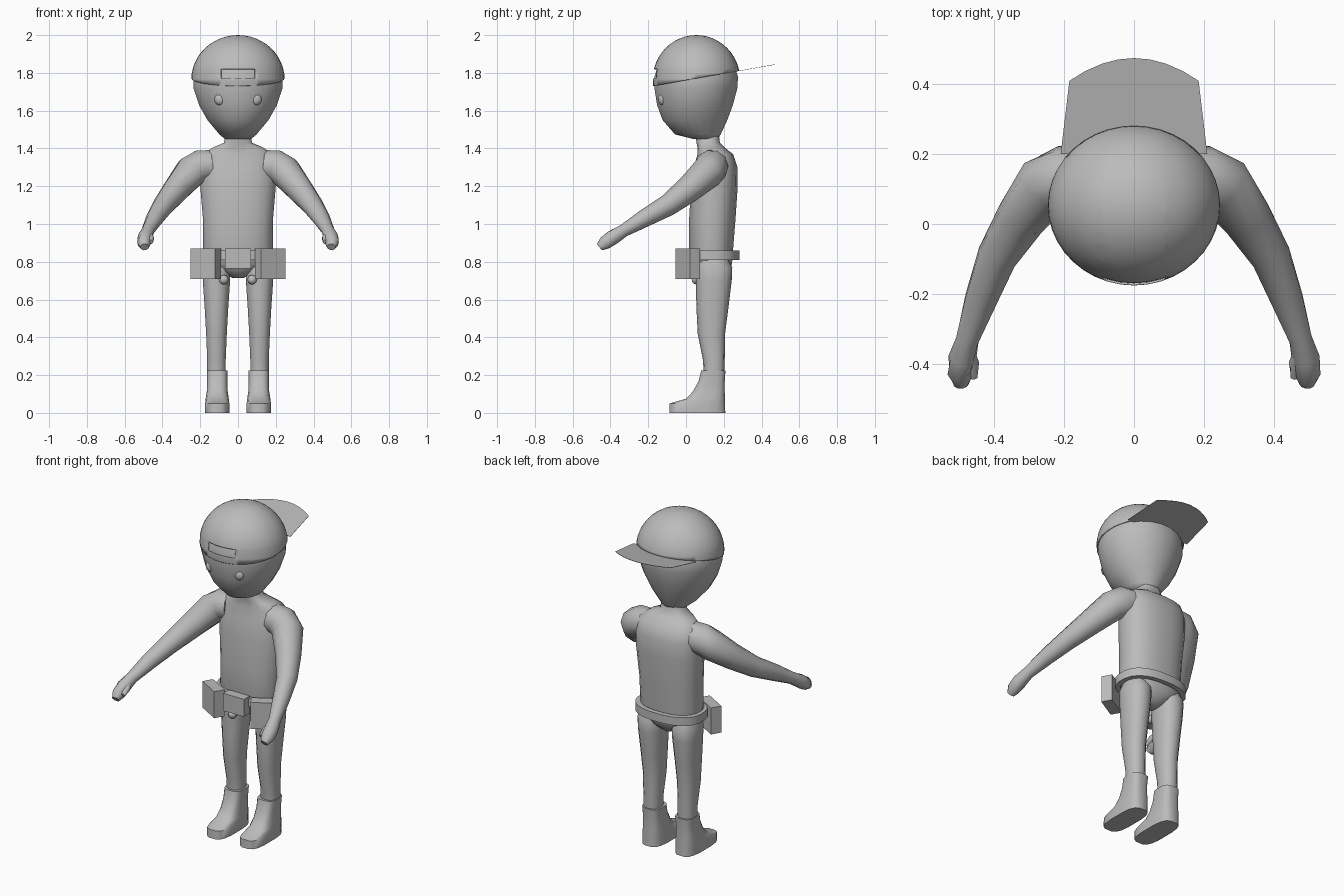
import bpy, bmesh, math
from mathutils import Vector, Matrix

cube = bpy.data.objects.get("Cube")
if cube:
    bpy.data.objects.remove(cube, do_unlink=True)

grey = bpy.data.materials.new("plain grey")
grey.use_nodes = True
grey.diffuse_color = (0.5, 0.5, 0.5, 1)
grey.node_tree.nodes["Principled BSDF"].inputs["Base Color"].default_value = (0.5, 0.5, 0.5, 1)


def finish(name, bm, angle=40):
    """Turn a bmesh into a shaded object."""
    bmesh.ops.recalc_face_normals(bm, faces=bm.faces)
    mesh = bpy.data.meshes.new(name)
    bm.to_mesh(mesh)
    bm.free()
    mesh.materials.append(grey)
    obj = bpy.data.objects.new(name, mesh)
    bpy.context.collection.objects.link(obj)
    bpy.ops.object.select_all(action='DESELECT')
    obj.select_set(True)
    bpy.context.view_layer.objects.active = obj
    bpy.ops.object.shade_smooth_by_angle(angle=math.radians(angle))
    return obj


def skin(name, loops, angle=40):
    """Bridge closed loops of points and cap both ends."""
    bm = bmesh.new()
    rows = [[bm.verts.new(p) for p in loop] for loop in loops]
    n = len(rows[0])
    for a, b in zip(rows, rows[1:]):
        for i in range(n):
            j = (i + 1) % n
            bm.faces.new((a[i], a[j], b[j], b[i]))
    bm.faces.new(rows[0])
    bm.faces.new(rows[-1])
    return finish(name, bm, angle)


def oval(cx, cy, z, rx, ry, n, power):
    pts = []
    for i in range(n):
        t = 2 * math.pi * (i + 0.5) / n
        c, s = math.cos(t), math.sin(t)
        pts.append((cx + rx * math.copysign(abs(c) ** (2 / power), c),
                    cy + ry * math.copysign(abs(s) ** (2 / power), s), z))
    return pts


def stack(name, rings, cx=0, n=16, power=2.0, angle=40):
    """Level oval rings given as z, half width, front y, back y."""
    return skin(name, [oval(cx, (f + b) / 2, z, rx, (b - f) / 2, n, power)
                       for z, rx, f, b in rings], angle)


def tube(name, path, side, n=10):
    """Rings square to a path of x, y, z, radius, mirrored by side."""
    pts = [Vector((p[0] * side, p[1], p[2])) for p in path]
    loops = []
    for i, p in enumerate(pts):
        d = (pts[min(i + 1, len(pts) - 1)] - pts[max(i - 1, 0)]).normalized()
        u = d.cross(Vector((0, 1, 0.3))).normalized()
        v = d.cross(u)
        loops.append([p + path[i][3] * (u * math.cos(t) + v * math.sin(t))
                      for t in (2 * math.pi * k / n for k in range(n))])
    return skin(name, loops, 50)


def box(name, centre, size, turn=0):
    bm = bmesh.new()
    mat = (Matrix.Translation(centre) @ Matrix.Rotation(math.radians(turn), 4, 'Z')
           @ Matrix.Diagonal((*size, 1)))
    bmesh.ops.create_cube(bm, size=1, matrix=mat)
    return finish(name, bm, 30)


def ball(name, centre, radii, seg=16):
    bm = bmesh.new()
    bmesh.ops.create_uvsphere(bm, u_segments=seg, v_segments=seg // 2, radius=1,
                              matrix=Matrix.Translation(centre) @ Matrix.Diagonal((*radii, 1)))
    return finish(name, bm, 60)


# Head, tapering to the chin
stack("head", [(1.45, .07, .04, .17), (1.475, .10, -.06, .185), (1.55, .163, -.125, .22),
               (1.63, .208, -.155, .25), (1.72, .238, -.169, .274), (1.78, .239, -.168, .277),
               (1.86, .215, -.145, .25), (1.92, .165, -.1, .2)], n=24, angle=60)

# Cap: upper part of an ellipsoid above a tilted rim, with an opening
SLOPE, RIM = 0.177, 1.761
bm = bmesh.new()
bmesh.ops.create_uvsphere(bm, u_segments=40, v_segments=24, radius=1,
                          matrix=Matrix.Translation((0, .055, 1.765))
                          @ Matrix.Diagonal((.247, .231, .235, 1)))


def cut(point, normal, clear=False):
    bmesh.ops.bisect_plane(bm, geom=bm.verts[:] + bm.edges[:] + bm.faces[:], plane_co=point,
                           plane_no=normal, clear_inner=clear)


cut((0, 0, RIM), (0, -SLOPE, 1), True)
for x in (-.09, .09):
    cut((x, 0, 0), (1, 0, 0))
for z in (1.77, 1.82):
    cut((0, 0, z), (0, 0, 1))
hole = []
for f in bm.faces:
    c = f.calc_center_median()
    if c.y < 0 and abs(c.x) < .09 and 1.77 < c.z < 1.82:
        hole.append(f)
bmesh.ops.delete(bm, geom=hole, context='FACES')
cap = finish("cap", bm)
shell = cap.modifiers.new("thickness", 'SOLIDIFY')
shell.thickness = 0.006

# Brim, a thin flat sheet at the back following the rim
outline = [(-.21, .2), (-.185, .41)]
outline += [(x, .475 - .065 * (x / .185) ** 2) for x in (-.14, -.09, -.045, 0, .045, .09, .14)]
outline += [(.185, .41), (.21, .2)]
skin("brim", [[(x, y, RIM + SLOPE * y + h) for x, y in outline] for h in (-.001, .001)], 30)

# Torso with neck and pelvis
stack("torso", [(.715, .03, .09, .19), (.75, .1, .055, .225), (.79, .172, .03, .245),
                (.86, .186, .015, .25), (1.02, .187, .015, .263), (1.2, .202, .025, .275),
                (1.3, .2, .04, .274), (1.37, .185, .06, .25), (1.405, .135, .06, .205),
                (1.43, .075, .055, .18), (1.47, .068, .05, .175)], n=20, power=2.4, angle=60)

# Belt as a slightly proud band
bm = bmesh.new()
loops = [oval(0, .14, z, .2 + g, .137 + g, 24, 2.4) for z, g in
         ((.81, -.02), (.81, .008), (.86, .008), (.86, -.02))]
rows = [[bm.verts.new(p) for p in loop] for loop in loops]
for a, b in zip(rows, rows[1:] + rows[:1]):
    for i in range(24):
        bm.faces.new((a[i], a[i - 1], b[i - 1], b[i]))
finish("belt", bm, 30)
box("middle_pouch", (0, -.015, .817), (.14, .055, .105))

for side, label in ((1, "left"), (-1, "right")):
    ball(label + "_eye", (.095 * side, -.125, 1.66), (.03, .022, .032))
    box(label + "_pouch", (.17 * side, .01, .79), (.15, .063, .16), 30 * side)
    ball(label + "_clip", (.075 * side, .055, .705), (.025, .025, .025), 12)

    # Arm from inside the shoulder to the wrist, then the curled hand
    tube(label + "_arm", [(.14, .14, 1.31, .085), (.20, .135, 1.305, .09), (.25, .115, 1.275, .088),
                          (.325, .015, 1.185, .072), (.393, -.095, 1.1, .058),
                          (.44, -.22, 1.03, .047), (.477, -.33, .965, .034),
                          (.492, -.385, .93, .04), (.497, -.43, .9, .037),
                          (.495, -.458, .878, .022)], side)
    tube(label + "_thumb", [(.478, -.36, .95, .02), (.462, -.4, .925, .019),
                            (.46, -.44, .905, .012)], side, 8)

    # Leg and boot
    stack(label + "_leg", [(.18, .05, .095, .2), (.28, .05, .09, .205), (.42, .056, .062, .207),
                           (.56, .064, .055, .225), (.7, .074, .052, .242), (.77, .076, .05, .245),
                           (.82, .06, .07, .22)], .114 * side, 14, 2.3, 60)
    stack(label + "_boot", [(0, .065, -.09, .21), (.05, .065, -.088, .208), (.075, .062, .0, .207),
                            (.115, .056, .037, .206), (.17, .054, .066, .206),
                            (.225, .056, .08, .21)], .11 * side, 16, 3.2, 45)
